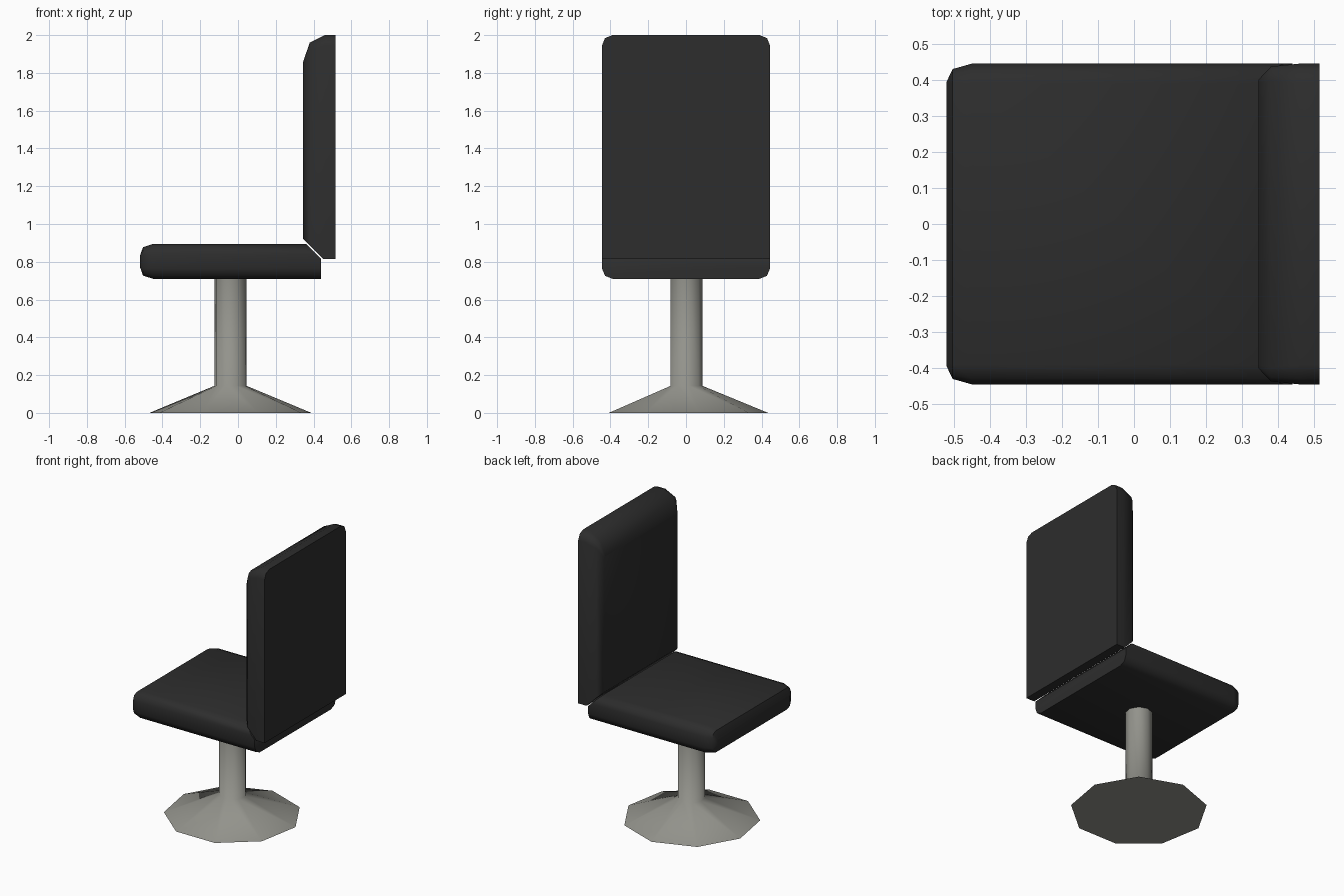
import bpy, bmesh, math
from mathutils import Vector

if "Cube" in bpy.data.objects:
    bpy.data.objects.remove(bpy.data.objects["Cube"])


def material(name, rgb):
    m = bpy.data.materials.new(name)
    m.diffuse_color = (*rgb, 1)
    m.use_nodes = True
    m.node_tree.nodes["Principled BSDF"].inputs["Base Color"].default_value = m.diffuse_color
    return m


black = material("black leather", (0.026, 0.026, 0.026))
metal = material("grey metal", (0.29, 0.29, 0.26))


def corner(cy, cz, r, start):
    """Three points of a quarter round."""
    return [(cy + r * math.cos(math.radians(start + a)),
             cz + r * math.sin(math.radians(start + a))) for a in (0, 45, 90)]


def section(hy, z0, z1, r, round_bottom):
    """Rounded rectangle outline in the yz plane."""
    pts = corner(hy - r, z1 - r, r, 0) + corner(-hy + r, z1 - r, r, 90)
    if round_bottom:
        pts += corner(-hy + r, z0 + r, r, 180) + corner(hy - r, z0 + r, r, 270)
    else:
        pts += [(-hy, z0), (hy, z0)]
    return pts


def finish(bm, name, mat, angle):
    bmesh.ops.recalc_face_normals(bm, faces=bm.faces)
    me = bpy.data.meshes.new(name)
    bm.to_mesh(me)
    bm.free()
    me.materials.append(mat)
    ob = bpy.data.objects.new(name, me)
    bpy.context.collection.objects.link(ob)
    bpy.ops.object.select_all(action='DESELECT')
    ob.select_set(True)
    bpy.context.view_layer.objects.active = ob
    bpy.ops.object.shade_smooth_by_angle(angle=math.radians(angle))


def cushion(name, sections, round_bottom, mitre_x, keep_side):
    """Loft sections along x, then cut the 45 degree mitre at z = 0.9."""
    bm = bmesh.new()
    rings = [[bm.verts.new((x, y, z)) for y, z in section(hy, z0, z1, r, round_bottom)]
             for x, hy, z0, z1, r in sections]
    n = len(rings[0])
    for a, b in zip(rings, rings[1:]):
        for i in range(n):
            j = (i + 1) % n
            bm.faces.new((a[i], a[j], b[j], b[i]))
    bm.faces.new(rings[0])
    bm.faces.new(rings[-1])
    bmesh.ops.bisect_plane(bm, geom=bm.verts[:] + bm.edges[:] + bm.faces[:],
                           plane_co=Vector((mitre_x, 0, 0.9)),
                           plane_no=Vector((1, 0, 1)) * keep_side, clear_outer=True)
    bmesh.ops.holes_fill(bm, edges=[e for e in bm.edges if e.is_boundary], sides=0)
    finish(bm, name, black, 50)


# Seat: rounded front, sides rounded top and bottom, mitred at the rear
cushion("seat", [(-0.52, 0.395, 0.775, 0.83, 0.008),
                 (-0.503, 0.43, 0.727, 0.877, 0.04),
                 (-0.45, 0.445, 0.71, 0.895, 0.055),
                 (0.44, 0.445, 0.71, 0.895, 0.055)], True, 0.356, 1)

# Backrest: rounded towards the sitter, flat rear, mitred at the bottom
cushion("backrest", [(0.345, 0.40, 0.815, 1.86, 0.008),
                     (0.38, 0.437, 0.815, 1.96, 0.04),
                     (0.46, 0.445, 0.815, 2.0, 0.055),
                     (0.515, 0.445, 0.815, 2.0, 0.055)], False, 0.366, -1)

# Pedestal: nine-sided flared foot and post, one corner pointing to +y
bm = bmesh.new()
SIDES = 9
rings = []
for r, z in [(0.435, 0), (0.087, 0.143), (0.087, 0.72)]:
    rings.append([bm.verts.new((-0.04 + r * math.sin(math.tau * i / SIDES),
                                r * math.cos(math.tau * i / SIDES), z))
                  for i in range(SIDES)])
for a, b in zip(rings, rings[1:]):
    for i in range(SIDES):
        j = (i + 1) % SIDES
        bm.faces.new((a[i], a[j], b[j], b[i]))
bm.faces.new(rings[0])
bm.faces.new(rings[-1])
finish(bm, "pedestal", metal, 75)
